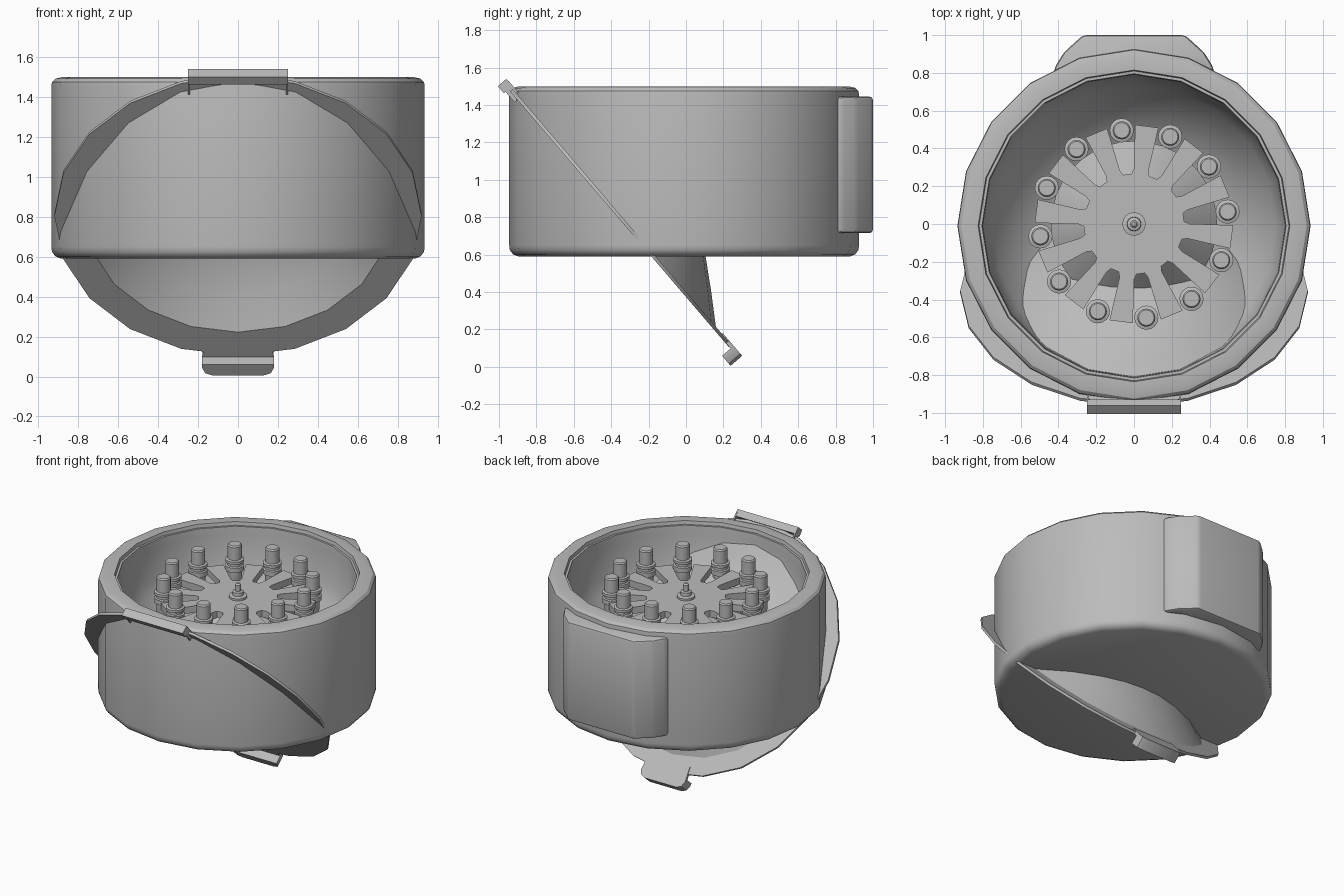
import bpy, bmesh, math
from mathutils import Matrix, Vector

if "Cube" in bpy.data.objects:
    bpy.data.objects.remove(bpy.data.objects["Cube"])

grey = bpy.data.materials.new("mid grey")
grey.diffuse_color = (0.5, 0.5, 0.5, 1)
grey.use_nodes = True
grey.node_tree.nodes["Principled BSDF"].inputs["Base Color"].default_value = grey.diffuse_color


def finish(name, bm, matrix=None, angle=32):
    bmesh.ops.remove_doubles(bm, verts=bm.verts, dist=1e-5)
    bmesh.ops.recalc_face_normals(bm, faces=bm.faces)
    me = bpy.data.meshes.new(name)
    bm.to_mesh(me)
    bm.free()
    me.materials.append(grey)
    for p in me.polygons:
        p.use_smooth = True
    me.set_sharp_from_angle(angle=math.radians(angle))
    ob = bpy.data.objects.new(name, me)
    bpy.context.collection.objects.link(ob)
    if matrix:
        ob.matrix_world = matrix
    return ob


def lathe(name, profile, sides, matrix=None, angle=32, closed=False):
    """Spin an (r, z) profile around the local z axis."""
    bm = bmesh.new()
    vs = [bm.verts.new((r, 0, z)) for r, z in profile]
    pairs = list(zip(vs, vs[1:]))
    if closed:
        pairs.append((vs[-1], vs[0]))
    es = [bm.edges.new(p) for p in pairs]
    bmesh.ops.spin(bm, geom=vs + es, cent=(0, 0, 0), axis=(0, 0, 1),
                   angle=math.tau, steps=sides, use_merge=True)
    return finish(name, bm, matrix, angle)


def prism(name, outline, z0, z1, matrix=None, bevel=0):
    """Extrude an (x, y) outline from z0 to z1."""
    bm = bmesh.new()
    f = bm.faces.new([bm.verts.new((x, y, z0)) for x, y in outline])
    ext = bmesh.ops.extrude_face_region(bm, geom=[f])
    bmesh.ops.translate(bm, vec=(0, 0, z1 - z0),
                        verts=[v for v in ext["geom"] if isinstance(v, bmesh.types.BMVert)])
    bmesh.ops.recalc_face_normals(bm, faces=bm.faces)
    if bevel:
        bmesh.ops.bevel(bm, geom=bm.edges[:], offset=bevel, segments=2,
                        affect='EDGES', profile=0.5)
    return finish(name, bm, matrix)


def box(name, x, y, z, matrix=None, bevel=0):
    return prism(name, [(x[0], y[0]), (x[1], y[0]), (x[1], y[1]), (x[0], y[1])],
                 z[0], z[1], matrix, bevel)


centre = Matrix.Translation((0, -0.01, 0))

# Drum body with rounded shoulders, stepped rim and curved bowl
lathe("drum_body", [
    (0, 0.59), (0.885, 0.59), (0.915, 0.602), (0.932, 0.625), (0.935, 0.65),
    (0.935, 1.455), (0.932, 1.475), (0.915, 1.492), (0.88, 1.5), (0.825, 1.5),
    (0.82, 1.475), (0.805, 1.475), (0.80, 1.42), (0.79, 1.2), (0.75, 1.1),
    (0.68, 0.99), (0.58, 0.86), (0.42, 0.75), (0.22, 0.69), (0, 0.675)],
    20, centre)

# Housing on the back of the drum
prism("rear_housing", [(-0.42, 0.80), (-0.42, 0.83), (-0.37, 0.91), (-0.27, 1.0),
                       (0.27, 1.0), (0.37, 0.91), (0.42, 0.83), (0.42, 0.80)],
      0.715, 1.445, None, 0.02)

# Rotor plate with twelve radial slots
N, START = 12, math.radians(7.5)
outline = []
for i in range(N):
    a = START + i * math.tau / N
    rad, side = Vector((math.cos(a), math.sin(a))), Vector((-math.sin(a), math.cos(a)))
    for r, s in ((0.52, -0.075), (0.29, -0.037), (0.265, -0.022),
                 (0.265, 0.022), (0.29, 0.037), (0.52, 0.075)):
        p = rad * r + side * s
        outline.append((p.x, p.y))
prism("rotor_plate", outline, 1.27, 1.32)

# Sloping skirt under the rotor, and the shaft that carries it
lathe("rotor_skirt", [(0.25, 1.29), (0.29, 1.25), (0.44, 1.1), (0.42, 1.09),
                      (0.26, 1.23), (0.23, 1.27)], 36, None, 32, True)
lathe("rotor_shaft", [(0, 0.66), (0.1, 0.66), (0.1, 1.28), (0, 1.28)], 20)
lathe("rotor_spindle", [(0, 1.3), (0.062, 1.3), (0.062, 1.335), (0.038, 1.34),
                        (0.036, 1.365), (0.02, 1.37), (0.02, 1.415), (0.012, 1.425),
                        (0, 1.425)], 16)

# Capped sample tubes around the rotor
for i in range(N):
    a = START + i * math.tau / N
    lathe("sample_tube", [
        (0, 1.17), (0.035, 1.18), (0.05, 1.23), (0.05, 1.29), (0.064, 1.295),
        (0.064, 1.33), (0.054, 1.335), (0.054, 1.35), (0.064, 1.355), (0.064, 1.375),
        (0.048, 1.38), (0.048, 1.475), (0.041, 1.485), (0, 1.485)], 16,
        Matrix.Translation((0.5 * math.cos(a), 0.5 * math.sin(a), 0)))

# Tilted lid frame: local y runs up the lid, local z points to its domed side
t = math.atan2(0.76, 0.65)
c, s = math.cos(t), math.sin(t)
lid = Matrix(((-1, 0, 0, 0), (0, -c, s, -0.36), (0, s, c, 0.81), (0, 0, 0, 1)))

# Thin lid with a shallow hollow dome
lathe("lid", [(0, 0.28), (0.25, 0.262), (0.46, 0.195), (0.62, 0.1), (0.765, -0.01),
              (0.92, -0.01), (0.92, 0.008), (0.79, 0.008), (0.63, 0.112),
              (0.47, 0.21), (0.25, 0.28), (0, 0.298)], 20, lid)

# Latch tab and hook on the lower edge of the lid
prism("latch_tab", [(-0.17, -0.84), (-0.18, -0.95), (-0.165, -0.985), (-0.13, -1.0),
                    (0.13, -1.0), (0.165, -0.985), (0.18, -0.95), (0.17, -0.84)],
      -0.008, 0.014, lid)
prism("latch_hook", [(-0.18, -0.93), (-0.18, -0.95), (-0.165, -0.985), (-0.13, -1.0),
                     (0.13, -1.0), (0.165, -0.985), (0.18, -0.95), (0.18, -0.93)],
      -0.068, 0.0, lid)

# Hinge bar and its two end tabs on the upper edge of the lid
box("hinge_bar", (-0.25, 0.25), (0.895, 0.945), (-0.042, 0.018), lid)
for x in (-0.245, 0.245):
    box("hinge_end", (x - 0.005, x + 0.005), (0.82, 0.93), (-0.03, 0.02), lid)
